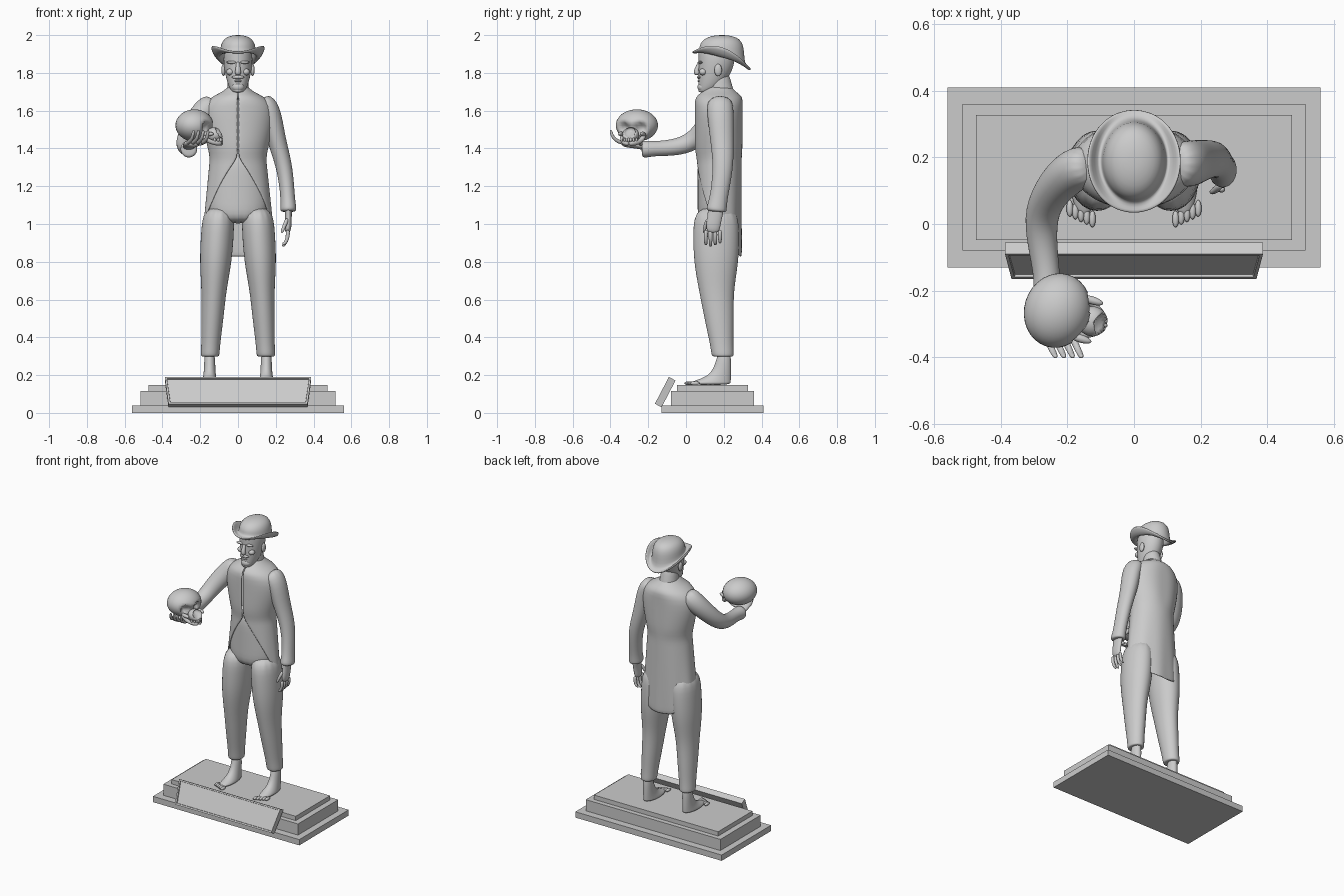
import bpy, bmesh
from math import sin, cos, pi, exp
from mathutils import Vector, Matrix

default_cube = bpy.data.objects.get("Cube")
if default_cube:
    bpy.data.objects.remove(default_cube)

stone_grey = (.6, .6, .6, 1)
stone = bpy.data.materials.new("stone_grey")
stone.use_nodes = True
stone.diffuse_color = stone_grey
stone.node_tree.nodes["Principled BSDF"].inputs["Base Color"].default_value = stone_grey


def finish(name, bm, smooth=True, subdivisions=0, thickness=0):
    """Turn a bmesh into a named object with optional thickness and smoothing."""
    mesh = bpy.data.meshes.new(name)
    bmesh.ops.recalc_face_normals(bm, faces=bm.faces[:])
    bm.to_mesh(mesh)
    bm.free()
    part = bpy.data.objects.new(name, mesh)
    bpy.context.collection.objects.link(part)
    mesh.materials.append(stone)
    for polygon in mesh.polygons:
        polygon.use_smooth = smooth
    if thickness:
        solidify = part.modifiers.new("thickness", 'SOLIDIFY')
        solidify.thickness = thickness
        solidify.offset = -1
    if subdivisions:
        subsurf = part.modifiers.new("rounding", 'SUBSURF')
        subsurf.levels = subsurf.render_levels = subdivisions


def bridge(bm, rings, closed=True):
    """Fill quads between neighbouring rows of vertices."""
    for lower, upper in zip(rings, rings[1:]):
        count = len(lower)
        for k in range(count if closed else count - 1):
            following = (k + 1) % count
            bm.faces.new((lower[k], lower[following], upper[following], upper[k]))


def loft(name, sections, level=False, sides=14):
    """Skin ellipses (centre, half width, half depth), square to the path or level."""
    bm = bmesh.new()
    centres = [Vector(section[0]) for section in sections]
    rings = []
    for i, (centre, width, depth) in enumerate(sections):
        before, after = centres[max(i - 1, 0)], centres[min(i + 1, len(centres) - 1)]
        along = Vector((0, 0, 1)) if level else (after - before).normalized()
        across = (Vector((1, 0, 0)) - along * along.x).normalized()
        outward = along.cross(across)
        ring = []
        for k in range(sides):
            angle = 2 * pi * k / sides
            offset = across * width * cos(angle) + outward * depth * sin(angle)
            ring.append(bm.verts.new(centres[i] + offset))
        rings.append(ring)
    bridge(bm, rings)
    bm.faces.new(rings[0])
    bm.faces.new(rings[-1])
    finish(name, bm, subdivisions=2)


def limb(name, points, radii, squash=1):
    loft(name, [(p, r, r * squash) for p, r in zip(points, radii)])


def finger(name, *points):
    """Thin limb that narrows towards its tip."""
    limb(name, points, [.012 - .006 * i / len(points) for i in range(len(points))])


def stack(name, rows, ratio, front):
    """Level rings (height, half width) whose front edges share one plane."""
    loft(name, [((0, front + ratio * w, z), w, ratio * w) for z, w in rows], level=True, sides=20)


def ball(name, centre, size, frame=Matrix(), sockets=()):
    """Ellipsoid; points near a socket centre are sunk backwards in x."""
    bm = bmesh.new()
    shape = Matrix.Translation(centre) @ Matrix.Diagonal((*size, 1))
    bmesh.ops.create_uvsphere(bm, u_segments=32, v_segments=20, radius=1, matrix=shape)
    for socket in sockets:
        for vert in bm.verts:
            nearness = 1 - (vert.co - Vector(socket)).length / .035
            vert.co.x -= .05 * max(0, nearness) ** .5
    bm.transform(frame)
    finish(name, bm)


def block(name, centre, size, tilt=0, taper=1, panel=False):
    """Box; a panel gets a sunken front, a taper narrows the lower edge."""
    bm = bmesh.new()
    bmesh.ops.create_cube(bm, size=1)
    for vert in bm.verts:
        if vert.co.z < 0:
            vert.co.x *= taper
    bm.transform(Matrix.Translation(centre) @ Matrix.Rotation(tilt, 4, 'X') @ Matrix.Diagonal((*size, 1)))
    if panel:
        bm.normal_update()
        front = [min(bm.faces, key=lambda face: face.normal.y)]
        bmesh.ops.inset_individual(bm, faces=front, thickness=.014)
        bmesh.ops.inset_individual(bm, faces=front, thickness=.002, depth=-.008)
    finish(name, bm, smooth=False)


# Stepped plinth and slanted plaque
floor = 0
for name, width, depth, top in (("bottom", 1.12, .54, .04), ("middle", 1.03, .44, .117), ("top", .95, .375, .147)):
    block("plinth_" + name, (0, .14, (floor + top) / 2), (width, depth, top - floor))
    floor = top
block("plaque", (0, -.11, .11), (.775, .04, .16), tilt=-.48, taper=.95, panel=True)

# Trousers and bare feet
stack("trouser_seat", ((1.4, .13), (1.25, .15), (1.1, .17), (1, .14)), ratio=.65, front=.06)
for side, name in ((1, "left"), (-1, "right")):
    leg = []
    for z, radius in ((1.1, .085), (.95, .09), (.8, .088), (.65, .067), (.5, .061), (.35, .05), (.3, .052), (.298, .04)):
        lean = .1 * max(0, .65 - z)
        leg.append(((side * (.166 - .06 * z), .16 + lean, z), radius, radius * (1.4 - lean * 6)))
    loft(name + "_trouser_leg", leg, level=True)
    loft(name + "_foot", [((side * .15, .24 - reach, z), .022 + .19 * reach, reach) for z, reach in (
        (floor, .11), (.165, .11), (.18, .08), (.22, .045), (.35, .035))], level=True)
    for i in range(5):
        ball(f"{name}_toe_{i}", (side * (.125 + i * .017), .015 + i * .008, .157), (.01, .025, .01))

# Tailcoat: closed chest, then skirts parting from the waist to long tails
columns, skirt_rows, waist = 33, 10, 1.35
chest = [(1.73, .05), (1.7, .08), (1.675, .14), (1.63, .188), (1.55, .19), (1.47, .177), (1.4, .16), (waist, .15)]
drops = [i / skirt_rows for i in range(1, skirt_rows + 1)]
bm = bmesh.new()
rows = []
for z, width, drop in [(*ring, 0) for ring in chest] + [(waist, .15 + .04 * d, d) for d in drops]:
    depth = min(.13, .03 + .7 * width) - .01 * (z == waist)
    opening = .01 + 1.4 * drop ** .85
    row = []
    for k in range(columns):
        angle = (2 * k / (columns - 1) - 1) * (pi - opening)
        hem = .825 + .145 * min(1, abs(angle) / 1.75) ** 2
        fold = 1 + .02 * drop * sin(angle * 9)
        spine = 1 - .05 * exp(-(4 * angle) ** 2) * (waist < z < 1.65)
        row.append(bm.verts.new((width * fold * sin(angle), .175 + depth * fold * spine * cos(angle),
                                 z - drop * (z - hem))))
    rows.append(row)
bridge(bm, rows, closed=False)
finish("tailcoat", bm, subdivisions=1, thickness=.008)

# Sleeves with flared cuffs
limb("left_sleeve", ((.12, .18, 1.66), (.17, .18, 1.62), (.2, .19, 1.45), (.25, .2, 1.3), (.265, .17, 1.12),
                     (.267, .16, 1.07), (.267, .16, 1.065)), (.05, .06, .051, .044, .037, .048, .03), squash=1.25)
limb("right_sleeve", ((-.12, .18, 1.65), (-.18, .17, 1.6), (-.25, .1, 1.5), (-.285, .02, 1.42), (-.27, -.1, 1.4),
                      (-.26, -.17, 1.4), (-.26, -.23, 1.395), (-.26, -.235, 1.395)),
     (.06, .07, .058, .052, .043, .04, .05, .03))

# Left hand hanging open, right hand cradling the skull
limb("left_palm", ((.265, .16, 1.1), (.267, .155, 1.05), (.267, .145, 1), (.262, .14, .95)),
     (.022, .018, .018, .016), squash=2.2)
finger("left_thumb", (.262, .12, 1.03), (.245, .1, .99), (.23, .095, .95))
limb("right_palm", ((-.264, -.2, 1.4), (-.26, -.25, 1.415), (-.245, -.3, 1.425), (-.235, -.34, 1.43)),
     (.03, .034, .045, .04), squash=.5)
finger("right_thumb", (-.23, -.24, 1.42), (-.17, -.24, 1.43), (-.135, -.25, 1.47))
for i in range(4):
    y = .105 + i * .025
    finger(f"left_finger_{i}", (.264, y, .97), (.264, y, .93), (.252, y, .9), (.235, y, .88 + .01 * abs(i - 1)))
    x = -.27 + i * .026
    finger(f"right_finger_{i}", (x, -.32, 1.428), (x + .015, -.36, 1.435), (x + .03, -.39, 1.46), (x + .035, -.4, 1.5))

# Skull, built facing along x and turned into place
skull = Matrix.Translation((-.23, -.26, 1.522)) @ Matrix.Rotation(-.3, 4, 'Z')
ball("skull_cranium", (0, 0, 0), (.1, .113, .085), skull, [(.09, side * .045, -.015) for side in (1, -1)])
ball("skull_upper_jaw", (.11, 0, -.05), (.045, .045, .04), skull, [(.15, 0, -.03)])
for side, name in ((1, "left"), (-1, "right")):
    ball(f"skull_{name}_cheekbone", (.09, side * .06, -.045), (.035, .012, .012), skull)
    limb(f"skull_{name}_jaw", [skull @ Vector(p) for p in (
        (.06, side * .06, -.04), (.08, side * .055, -.08), (.13, side * .03, -.095), (.15, 0, -.095))], [.014] * 4)
for i in range(-3, 4):
    ball(f"skull_tooth_{i + 3}", (.15 - .003 * i * i, i * .012, -.077), (.007, .007, .012), skull)

# Neck, head and face
limb("neck", ((0, .19, 1.66), (0, .18, 1.72), (0, .165, 1.82)), (.07, .057, .052), squash=1.15)
stack("head", ((1.695, .025), (1.71, .04), (1.74, .055), (1.8, .07), (1.85, .077), (1.9, .078), (1.94, .06)),
      ratio=1.25, front=.065)
limb("nose", ((0, .074, 1.86), (0, .062, 1.83), (0, .054, 1.805), (0, .065, 1.79)), (.01, .012, .017, .016))
ball("moustache", (0, .07, 1.777), (.034, .012, .009))
ball("lower_lip", (0, .07, 1.757), (.02, .01, .006))
ball("chin_beard", (0, .085, 1.725), (.033, .024, .025))
for side, name in ((1, "left"), (-1, "right")):
    ball(name + "_brow", (side * .034, .075, 1.856), (.028, .013, .008))
    ball(name + "_cheek", (side * .042, .09, 1.805), (.02, .02, .018))
    ball(name + "_ear", (side * .077, .17, 1.815), (.011, .02, .032))

# Hat: domed crown, tilted brim curled up at the sides
bm = bmesh.new()
rings = []
for width, z in ((.135, 1.87), (.12, 1.87), (.1, 1.88), (.095, 1.92), (.091, 1.95), (.075, 1.98), (.045, 1.995), (.015, 2)):
    depth = min(1.27 * width, .03 + .93 * width)
    tilt = min(.3, max(0, 4 * (1.96 - z)))
    curl = 2 * max(0, width - .1)
    angles = [2 * pi * k / 32 for k in range(32)]
    rings.append([bm.verts.new((width * cos(a), .19 + depth * sin(a), z - tilt * depth * sin(a) + curl * cos(a) ** 2))
                  for a in angles])
bridge(bm, rings)
bm.faces.new(rings[-1])
finish("hat", bm, subdivisions=1, thickness=.012)
